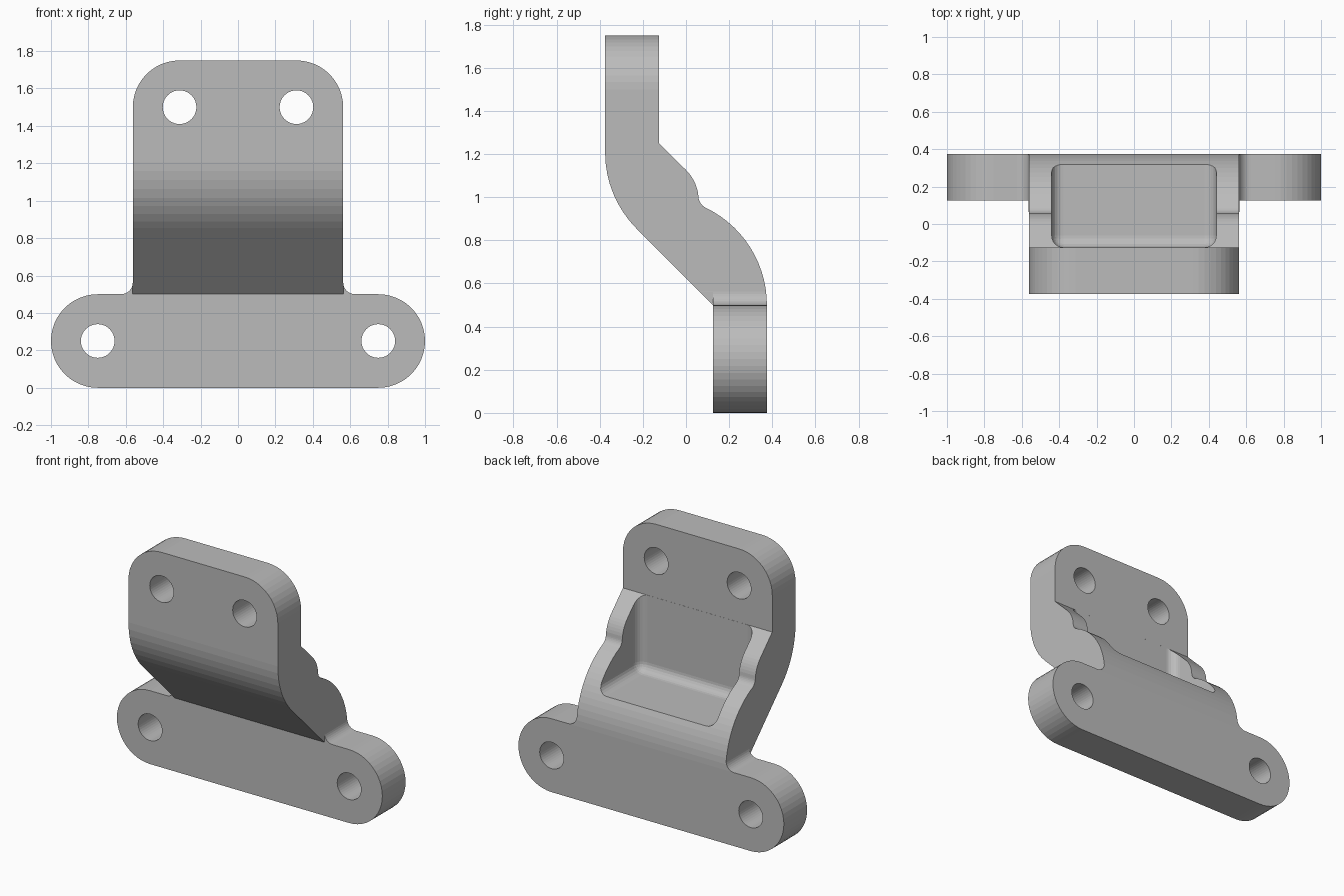
import bpy, bmesh
from math import sin, cos, radians
from mathutils import Vector

if "Cube" in bpy.data.objects:
    bpy.data.objects.remove(bpy.data.objects["Cube"])

steel = bpy.data.materials.new("light grey metal")
steel.use_nodes = True
grey = (0.5, 0.5, 0.5, 1)
steel.diffuse_color = grey
steel.node_tree.nodes["Principled BSDF"].inputs["Base Color"].default_value = grey


def arc(cx, cy, r, start, end, steps):
    angles = [radians(start + (end - start) * i / steps) for i in range(steps + 1)]
    return [(cx + r * cos(a), cy + r * sin(a)) for a in angles]


def make_object(name, bm):
    bmesh.ops.recalc_face_normals(bm, faces=bm.faces)
    mesh = bpy.data.meshes.new(name)
    bm.to_mesh(mesh)
    bm.free()
    mesh.materials.append(steel)
    obj = bpy.data.objects.new(name, mesh)
    bpy.context.collection.objects.link(obj)
    return obj


def prism(name, outline, place, offset):
    """Extrude a 2D outline; place maps its points into space."""
    bm = bmesh.new()
    face = bm.faces.new([bm.verts.new(place(u, v)) for u, v in outline])
    new = bmesh.ops.extrude_face_region(bm, geom=[face])["geom"]
    verts = [g for g in new if isinstance(g, bmesh.types.BMVert)]
    bmesh.ops.translate(bm, verts=verts, vec=offset)
    return make_object(name, bm)


def box(name, low, high, bevel=0):
    bm = bmesh.new()
    bmesh.ops.create_cube(bm, size=1)
    low, high = Vector(low), Vector(high)
    for v in bm.verts:
        v.co = (low + high) / 2 + v.co * (high - low)
    if bevel:
        bmesh.ops.bevel(bm, geom=bm.edges[:], offset=bevel, segments=6,
                        profile=0.5, affect='EDGES')
    return make_object(name, bm)


def combine(target, tool, operation):
    mod = target.modifiers.new("cut", 'BOOLEAN')
    mod.operation, mod.solver, mod.object = operation, 'EXACT', tool
    bpy.context.view_layer.objects.active = target
    bpy.ops.object.modifier_apply(modifier=mod.name)
    bpy.data.objects.remove(tool)


# Side profile: foot, curved back, upright plate, sloping front
side = [(0.375, -0.1)]
side += arc(-0.125, 0.5, 0.5, 0, 64.2, 14)
side += arc(0.12, 1.006, 0.0625, 244.2, 184.8, 7)[1:]
side += arc(-0.141, 0.984, 0.2, 4.8, 45, 7)[1:]
side += [(-0.125, 1.25), (-0.125, 1.85), (-0.375, 1.85)]
side += arc(0.125, 1.207, 0.5, 180, 225, 8)
side += [(0.125, 0.5), (0.125, -0.1)]
bracket = prism("bracket", side, lambda y, z: (-1.1, y, z), (2.2, 0, 0))

# Front silhouette: rounded foot, small fillets, plate with rounded corners
half = arc(0.75, 0.25, 0.25, -90, 90, 24)
half += arc(0.625, 0.5625, 0.0625, 270, 180, 8)
half += arc(0.3125, 1.5, 0.25, 0, 90, 12)
front = half + [(-x, z) for x, z in reversed(half)]
silhouette = prism("silhouette", front, lambda x, z: (x, -0.6, z), (0, 1.2, 0))
combine(bracket, silhouette, 'INTERSECT')

# Trim the fillets flush with the front of the foot
for s in (-1, 1):
    xs = sorted((s * 0.5628, s * 1.2))
    trim = box("trim", (xs[0], -0.5, 0.4), (xs[1], 0.125, 0.8))
    combine(bracket, trim, 'DIFFERENCE')

# Rounded pocket in the back
pocket = box("pocket", (-0.44, -0.1247, 0.73), (0.44, 0.9, 1.42), 0.0625)
combine(bracket, pocket, 'DIFFERENCE')

# Bolt holes
for x, z in ((0.75, 0.25), (0.3125, 1.5)):
    for s in (-1, 1):
        circle = arc(s * x, z, 0.09, 0, 360, 40)[:-1]
        hole = prism("hole", circle, lambda u, v: (u, -0.7, v), (0, 1.4, 0))
        combine(bracket, hole, 'DIFFERENCE')
